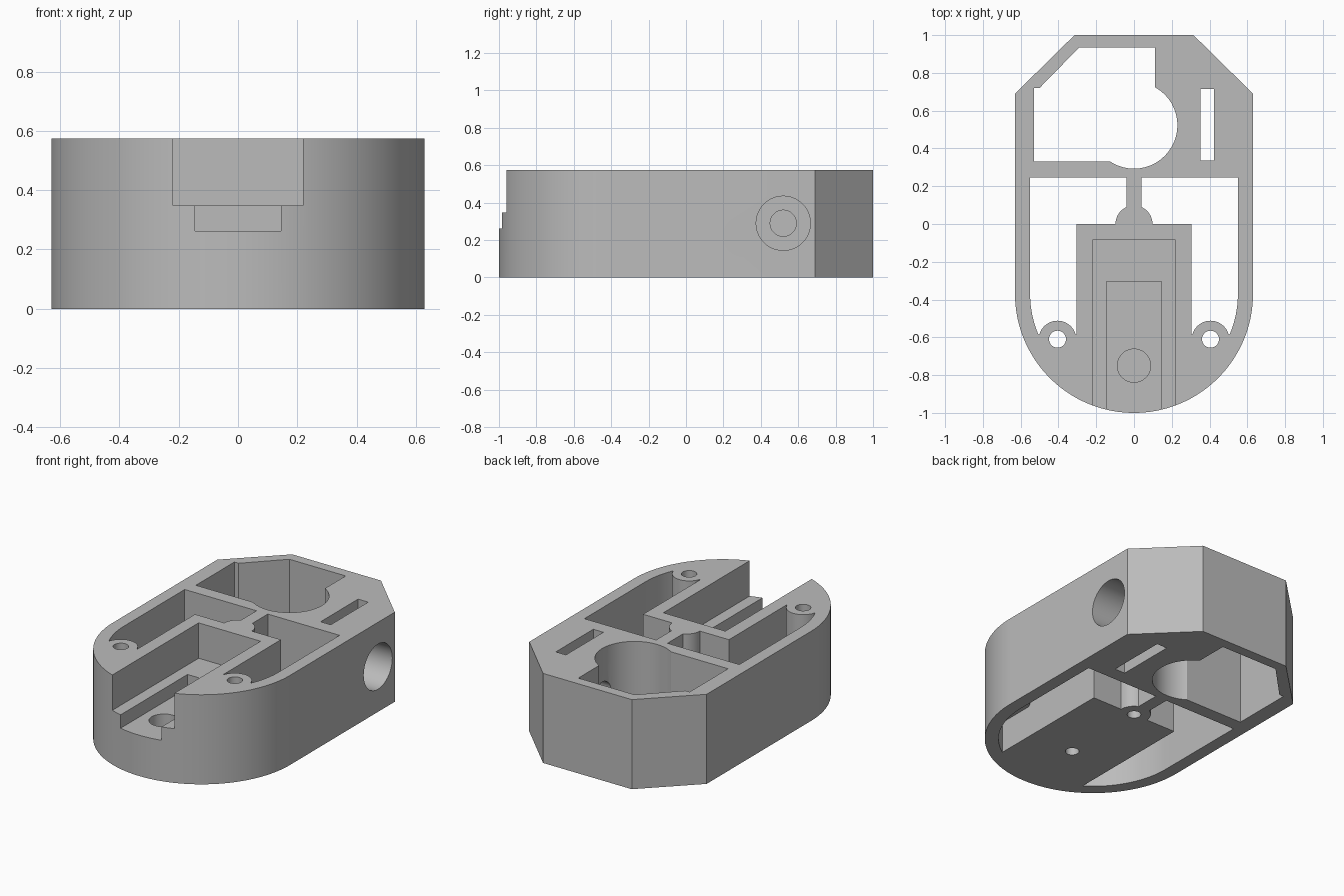
import bpy
from math import sin, cos, pi

cube = bpy.data.objects.get("Cube")
if cube:
    bpy.data.objects.remove(cube)

H = 0.575          # overall height
LOW, HIGH = -0.1, H + 0.1

mat = bpy.data.materials.new("plain grey")
mat.use_nodes = True
GREY = (0.5, 0.5, 0.5, 1)
mat.diffuse_color = GREY
mat.node_tree.nodes["Principled BSDF"].inputs["Base Color"].default_value = GREY


def arc(cx, cy, r, a0, a1, n):
    return [(cx + r * cos(a0 + (a1 - a0) * i / n),
             cy + r * sin(a0 + (a1 - a0) * i / n)) for i in range(n + 1)]


def prism(name, outline, z0=LOW, z1=HIGH):
    """Extrude a counter-clockwise outline between two heights."""
    n = len(outline)
    verts = [(x, y, z0) for x, y in outline] + [(x, y, z1) for x, y in outline]
    faces = [list(range(n))[::-1], list(range(n, 2 * n))]
    faces += [[i, (i + 1) % n, n + (i + 1) % n, n + i] for i in range(n)]
    me = bpy.data.meshes.new(name)
    me.from_pydata(verts, [], faces)
    me.materials.append(mat)
    ob = bpy.data.objects.new(name, me)
    bpy.context.collection.objects.link(ob)
    return ob


def box(name, x0, x1, y0, y1, z0=LOW, z1=HIGH):
    return prism(name, [(x0, y0), (x1, y0), (x1, y1), (x0, y1)], z0, z1)


def disc(name, x, y, r, z0=LOW, z1=HIGH):
    return prism(name, arc(x, y, r, 0, 2 * pi, 48)[:-1], z0, z1)


def side_bore(name, r, x0, x1):
    """Cylinder lying along x at the height of the side hole."""
    ob = disc(name, 0, 0, r, x0, x1)
    for v in ob.data.vertices:
        a, b, c = v.co
        v.co = (c, 0.52 + a, 0.29 + b)
    return ob


def cut(target, cutter):
    cutter.hide_render = True
    mod = target.modifiers.new("cut", 'BOOLEAN')
    mod.operation = 'DIFFERENCE'
    mod.solver = 'EXACT'
    mod.object = cutter
    bpy.context.view_layer.objects.active = target
    bpy.ops.object.modifier_apply(modifier=mod.name)
    bpy.data.objects.remove(cutter)


# Housing: round front, chamfered back corners
housing = prism("housing", arc(0, -0.37, 0.63, pi, 2 * pi, 96)
                + [(0.63, 0.69), (0.315, 1), (-0.315, 1), (-0.63, 0.69)], 0, H)

# Side pockets: inner outline less the block, rib, boss and screw posts
pocket = prism("pocket_cutter", arc(0, -0.37, 0.55, pi, 2 * pi, 96)
               + [(0.55, 0.245), (-0.55, 0.245)])
cut(pocket, box("block", -0.305, 0.305, -1.2, 0, -0.2, 1))
cut(pocket, box("rib", -0.04, 0.04, -0.05, 0.4, -0.2, 1))
cut(pocket, disc("boss", 0, 0, 0.098, -0.2, 1))
POST_Z = 0.2
cut(pocket, box("front_web", -0.7, 0.7, -1.2, -0.585, POST_Z, 1))
for side in (-1, 1):
    cut(pocket, disc("post", side * 0.405, -0.612, 0.1, POST_Z, 1))
cut(housing, pocket)

# Back cavity: chamfered chamber joined to a round well
cut(housing, prism("chamber", [(-0.53, 0.33), (0.0, 0.33), (0.0, 0.72), (0.11, 0.72),
                               (0.11, 0.935), (-0.29, 0.935), (-0.5, 0.72), (-0.53, 0.72)]))
cut(housing, disc("round_well", 0, 0.523, 0.23))

# Stepped channel in the block, open at the front
cut(housing, box("wide_channel", -0.22, 0.22, -1.2, -0.085, 0.348))
cut(housing, box("narrow_channel", -0.145, 0.145, -1.2, -0.305, 0.262))
cut(housing, disc("channel_recess", 0, -0.75, 0.088, 0.13))

# Screw holes, and blind holes underneath
for side in (-1, 1):
    cut(housing, disc("screw_hole", side * 0.405, -0.61, 0.045))
cut(housing, disc("boss_hole", 0, 0, 0.04, LOW, 0.25))
cut(housing, disc("block_hole", 0, -0.56, 0.04, LOW, 0.12))

# Side slot and the stepped bore that crosses it
cut(housing, box("slot", 0.352, 0.424, 0.335, 0.715))
cut(housing, side_bore("wide_bore", 0.145, 0.4, 0.8))
cut(housing, side_bore("narrow_bore", 0.07, 0.1, 0.5))

# Smooth curved walls, sharp edges
bpy.ops.object.select_all(action='DESELECT')
housing.select_set(True)
bpy.context.view_layer.objects.active = housing
bpy.ops.object.shade_smooth_by_angle(angle=pi / 6)
